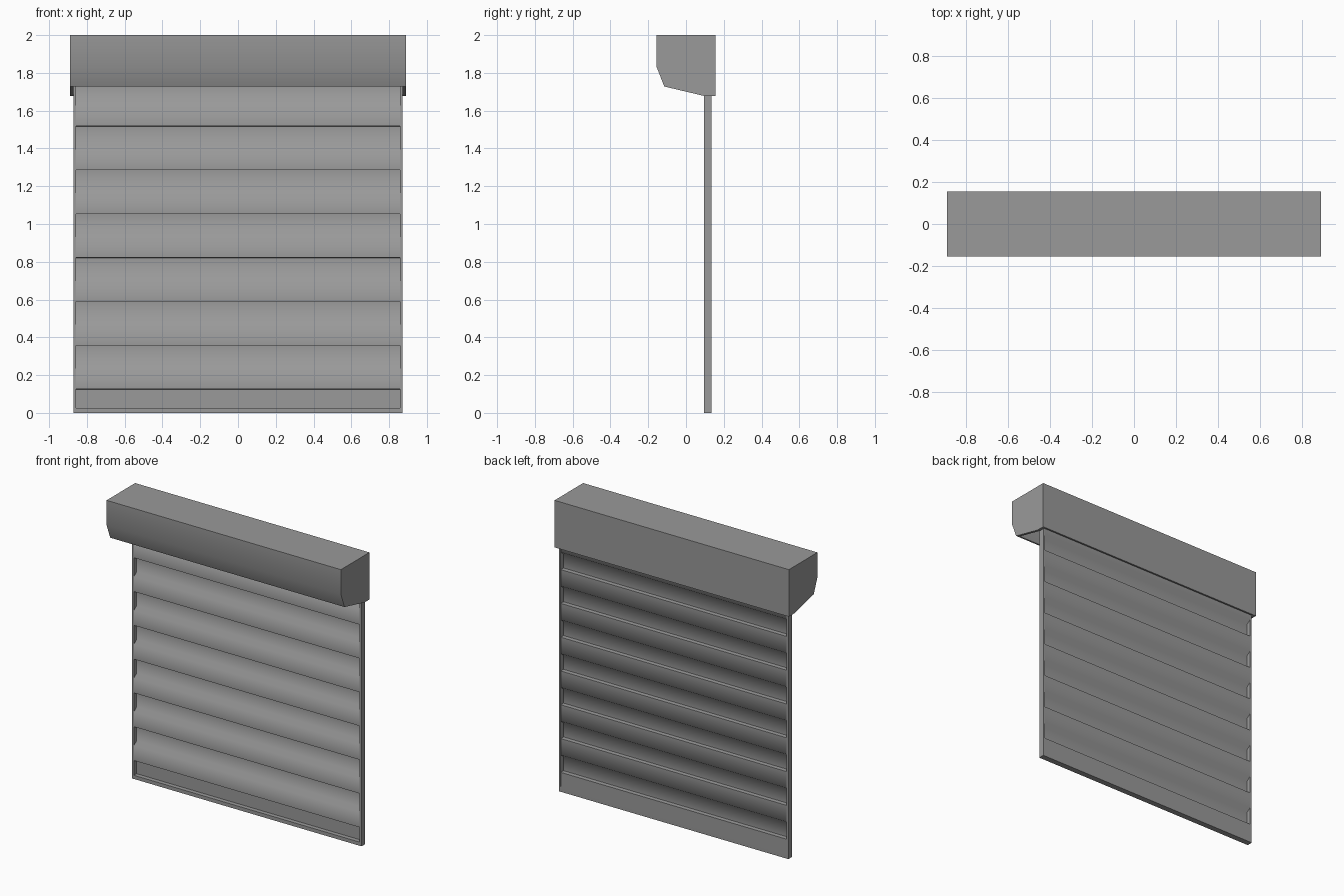
import bpy, bmesh, math

if "Cube" in bpy.data.objects:
    bpy.data.objects.remove(bpy.data.objects["Cube"])

grey = bpy.data.materials.new("shutter grey")
grey.diffuse_color = (0.32, 0.32, 0.32, 1)
grey.use_nodes = True
grey.node_tree.nodes["Principled BSDF"].inputs["Base Color"].default_value = grey.diffuse_color


def extrude_x(name, profile, x0, x1, angle=30):
    """Extrude a closed (y, z) profile along x."""
    bm = bmesh.new()
    face = bm.faces.new([bm.verts.new((x0, y, z)) for y, z in profile])
    out = bmesh.ops.extrude_face_region(bm, geom=[face])
    moved = [v for v in out["geom"] if isinstance(v, bmesh.types.BMVert)]
    bmesh.ops.translate(bm, vec=(x1 - x0, 0, 0), verts=moved)
    # extrusion of a lone face may drop the starting cap
    edges = [e for e in bm.edges if e.is_boundary]
    if edges:
        bmesh.ops.holes_fill(bm, edges=edges)
    bmesh.ops.recalc_face_normals(bm, faces=bm.faces)
    mesh = bpy.data.meshes.new(name)
    bm.to_mesh(mesh)
    bm.free()
    mesh.materials.append(grey)
    obj = bpy.data.objects.new(name, mesh)
    bpy.context.collection.objects.link(obj)
    bpy.ops.object.select_all(action='DESELECT')
    obj.select_set(True)
    bpy.context.view_layer.objects.active = obj
    bpy.ops.object.shade_smooth_by_angle(angle=math.radians(angle))
    return obj


def rect(y0, y1, z0, z1):
    return [(y0, z0), (y1, z0), (y1, z1), (y0, z1)]


# Hood: bent sheet, open underneath
outer = [(-0.115, 1.728), (-0.155, 1.83), (-0.155, 2.0),
         (0.155, 2.0), (0.155, 1.677)]
inner = [(0.143, 1.677), (0.143, 1.988), (-0.143, 1.988),
         (-0.143, 1.833), (-0.104, 1.728)]
extrude_x("hood_cover", outer + inner, -0.889, 0.889)

# Hood end plates, just inside the cover ends
cap = [(-0.115, 1.728), (-0.155, 1.83), (-0.155, 2.0),
       (0.155, 2.0), (0.155, 1.677), (0.10, 1.677)]
for side, name in ((-1, "hood_end_left"), (1, "hood_end_right")):
    extrude_x(name, cap, side * 0.872, side * 0.89)

# Guide rails and bottom bar
for side, name in ((-1, "rail_left"), (1, "rail_right")):
    extrude_x(name, rect(0.095, 0.135, 0, 1.74), side * 0.857, side * 0.872)
extrude_x("bottom_bar", rect(0.095, 0.135, 0, 0.025), -0.858, 0.858)

# Corrugated curtain: alternating bands set forward and back,
# with a sharp step under each forward band and a sloped one above it
PITCH, FIRST, HALF, THICK = 0.232, 0.125, 0.105, 0.010
front, back = [(0.125, 0.02)], [(0.135, 0.02)]
for i in range(7):
    z = FIRST + i * PITCH
    steps = [(0.125, z), (0.096, z + 0.001),
             (0.096, z + HALF), (0.125, z + HALF + 0.022)]
    front += steps
    back += [(y + THICK - 0.0005, sz + (0.008 if k < 2 else 0))
             for k, (y, sz) in enumerate(steps)]
front.append((0.125, 1.74))
back.append((0.135, 1.74))
extrude_x("curtain", front + back[::-1], -0.858, 0.858, angle=60)
